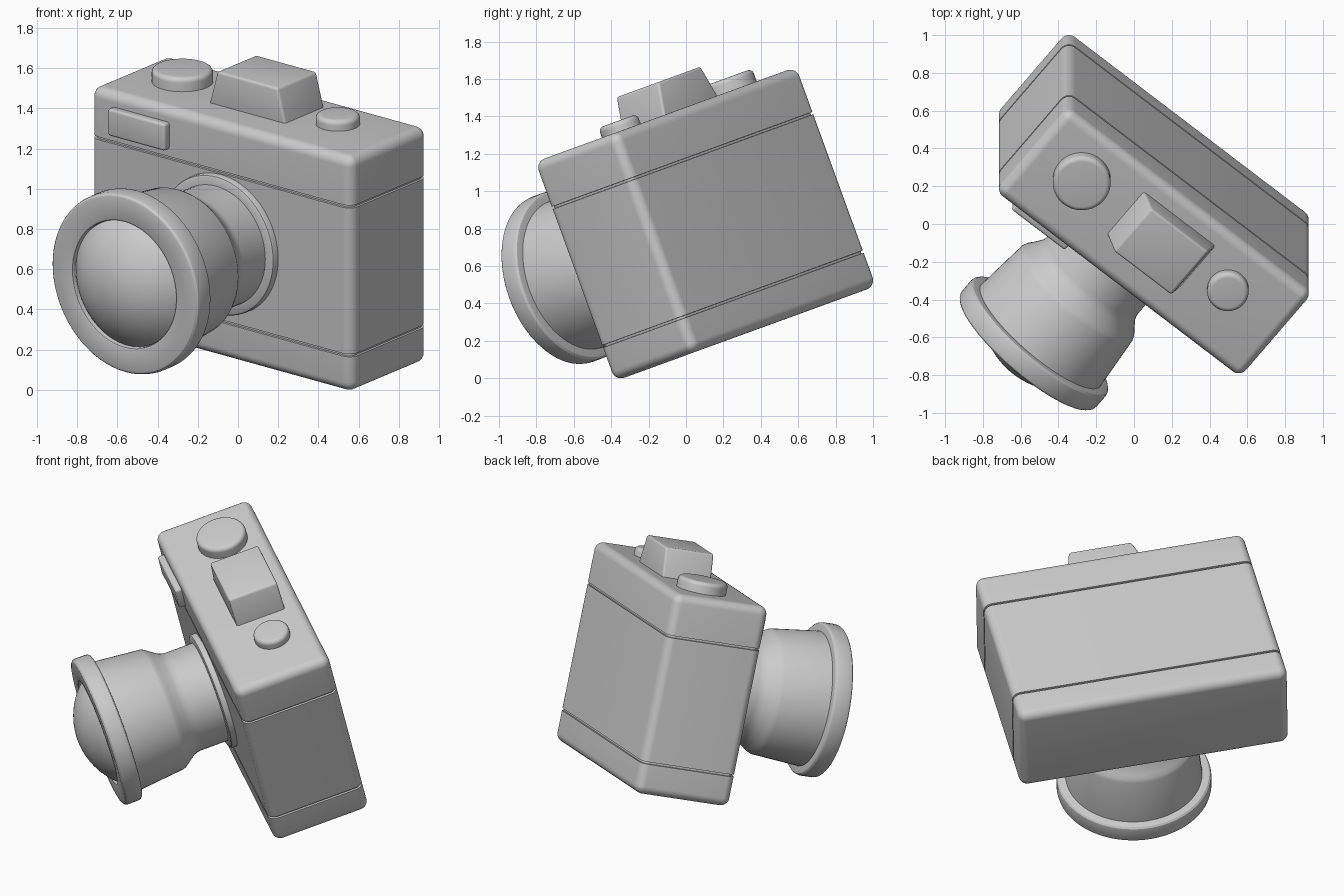
import bpy, bmesh
from math import sin, cos, pi, radians, asin
from mathutils import Matrix, Vector

if "Cube" in bpy.data.objects:
    bpy.data.objects.remove(bpy.data.objects["Cube"])

# Whole camera is modelled upright around its body centre, then turned and tipped forward
POSE = (Matrix.Translation((0.105, 0.105, 0.825))
        @ Matrix.Rotation(radians(20), 4, 'X') @ Matrix.Rotation(radians(-39), 4, 'Z'))
W, D, H, R = 1.67, 0.61, 1.247, 0.052
FRONT, TOP = -D / 2, H / 2


def finish(bm, name):
    bmesh.ops.remove_doubles(bm, verts=bm.verts, dist=1e-5)
    bmesh.ops.recalc_face_normals(bm, faces=bm.faces)
    mesh = bpy.data.meshes.new(name)
    bm.to_mesh(mesh)
    bm.free()
    obj = bpy.data.objects.new(name, mesh)
    bpy.context.collection.objects.link(obj)
    obj.matrix_world = POSE
    return obj


def loft(name, loops):
    bm = bmesh.new()
    rows = [[bm.verts.new(p) for p in loop] for loop in loops]
    n = len(rows[0])
    for a, b in zip(rows, rows[1:]):
        for i in range(n):
            bm.faces.new((a[i], a[(i + 1) % n], b[(i + 1) % n], b[i]))
    bm.faces.new(rows[0])
    bm.faces.new(rows[-1])
    return finish(bm, name)


def rounded_section(z, inset, steps=8):
    pts = []
    for k, (sx, sy) in enumerate(((1, 1), (-1, 1), (-1, -1), (1, -1))):
        for i in range(steps + 1):
            a = (k + i / steps) * pi / 2
            r = R - inset
            pts.append((sx * (W / 2 - R) + r * cos(a), sy * (D / 2 - R) + r * sin(a), z))
    return pts


def lathe(name, profile, place, n=72):
    # profile holds (radius, height) pairs
    return loft(name, [[place @ Vector((r * cos(2 * pi * i / n), r * sin(2 * pi * i / n), h))
                        for i in range(n)] for r, h in profile])


def block(name, centre, size, bevel, taper=1.0):
    bm = bmesh.new()
    bmesh.ops.create_cube(bm, size=1)
    for v in bm.verts:
        if v.co.z > 0:
            v.co.x *= taper
        v.co = Vector(centre) + v.co * Vector(size)
    bmesh.ops.bevel(bm, geom=bm.edges[:], offset=bevel, segments=4, profile=0.5, affect='EDGES')
    return finish(bm, name)


# Body: rounded box with two thin seam grooves
arc = [(R * (1 - sin(i * pi / 16)), R * (1 - cos(i * pi / 16))) for i in range(9)]
layers = [(-TOP + h, ins) for ins, h in arc]
for seam in (-0.427, 0.361):
    layers += [(seam - 0.007, 0), (seam - 0.006, 0.012), (seam + 0.006, 0.012), (seam + 0.007, 0)]
layers += [(TOP - h, ins) for ins, h in reversed(arc)]
loft("body", [rounded_section(z, ins) for z, ins in layers])

# Lens: everything turned around the forward axis
lens_place = Matrix.Translation((0.004, FRONT, -0.016)) @ Matrix.Rotation(pi / 2, 4, 'X')
lathe("lens_mount", [(0.365, -0.02), (0.365, 0.025), (0.361, 0.035), (0.352, 0.04), (0.30, 0.04)],
      lens_place)
lathe("lens_barrel", [(0.315, 0.0), (0.315, 0.215), (0.319, 0.24), (0.33, 0.265), (0.362, 0.31),
                      (0.377, 0.33), (0.386, 0.35), (0.417, 0.67)], lens_place)
lathe("lens_front_ring", [(0.38, 0.65), (0.445, 0.65), (0.458, 0.653), (0.467, 0.662), (0.47, 0.675),
                          (0.47, 0.743), (0.467, 0.756), (0.458, 0.765), (0.445, 0.768),
                          (0.34, 0.768), (0.333, 0.765), (0.33, 0.758), (0.33, 0.735)], lens_place)
base, rise, rad = 0.745, 0.15, 0.328
sphere = (rad * rad + rise * rise) / (2 * rise)
edge = asin(rad / sphere)
dome = [(sphere * sin(edge * (1 - i / 14)), base + rise - sphere * (1 - cos(edge * (1 - i / 14))))
        for i in range(14)]
lathe("lens_glass", [(rad, base - 0.03)] + dome + [(0.004, base + rise)], lens_place)

# Top dials
for name, x, y, r, h in (("large_dial", -0.526, 0.043, 0.153, 0.072),
                         ("small_dial", 0.464, 0.05, 0.11, 0.055)):
    b = 0.026
    prof = [(r, -0.02)] + [(r - b + b * cos(i * pi / 12), h - b + b * sin(i * pi / 12)) for i in range(7)]
    lathe(name, prof, Matrix.Translation((x, y, TOP)), 48)

# Viewfinder hump, narrower at the top
block("viewfinder_hump", (0.015, 0.042, TOP + 0.076), (0.50, 0.312, 0.20), 0.014, 0.775)

# Front window plate
block("front_window", (-0.51, FRONT - 0.01, 0.478), (0.365, 0.06, 0.143), 0.014)

# Smooth shading with sharp edges kept
for o in bpy.context.scene.objects:
    o.select_set(True)
    bpy.context.view_layer.objects.active = o
bpy.ops.object.shade_smooth_by_angle(angle=radians(30))
